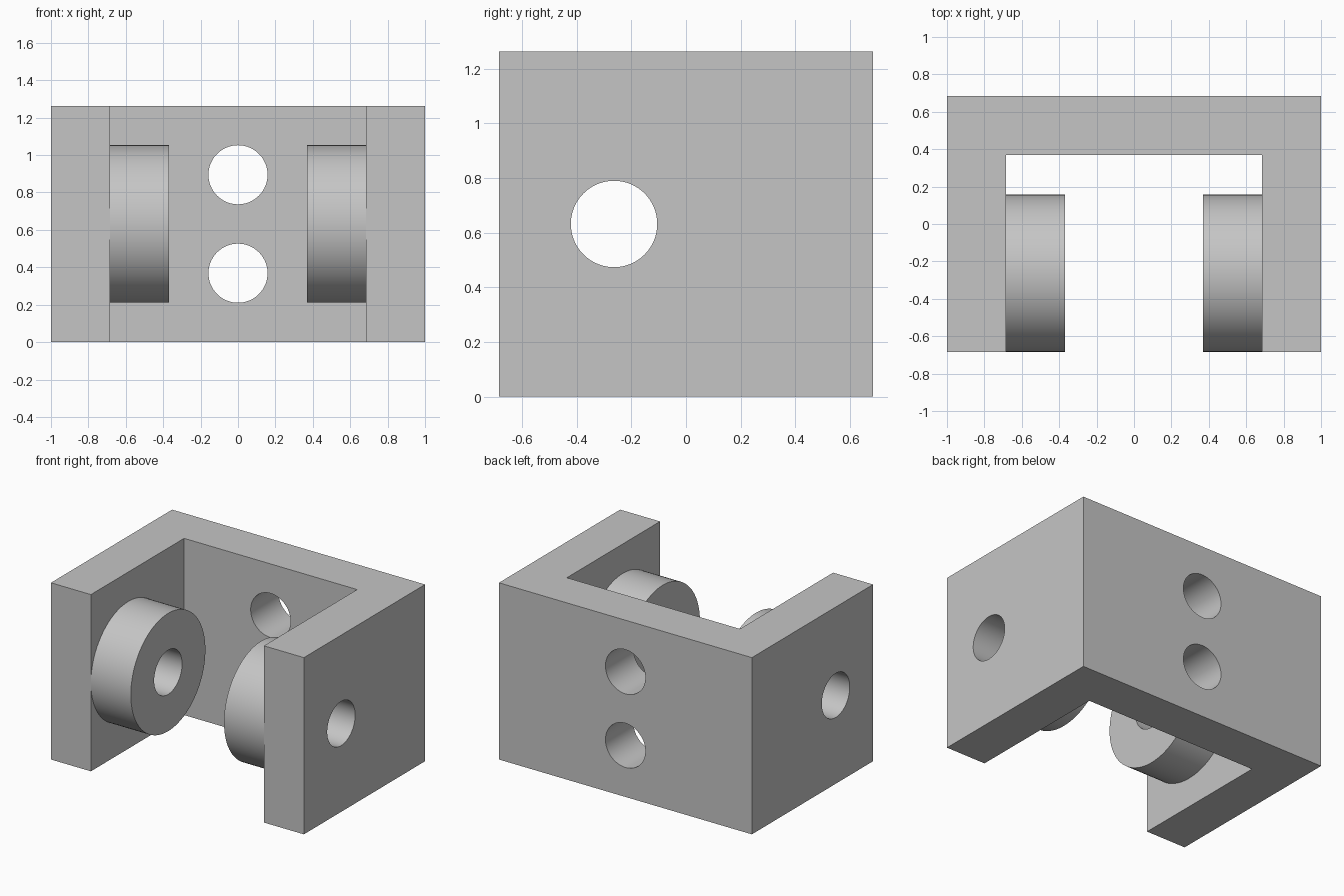
import bpy, bmesh, math
from mathutils import Vector, Matrix

if "Cube" in bpy.data.objects:
    bpy.data.objects.remove(bpy.data.objects["Cube"], do_unlink=True)

U = 1 / 19                      # design unit
HALF_W, HALF_D, HEIGHT = 1.0, 13 * U, 24 * U
WALL, HOLE_R, BOSS_R = 6 * U, 3 * U, 8 * U
AXLE_Y, AXLE_Z = -5 * U, 12 * U
SEGMENTS = 96

grey = bpy.data.materials.new("plain grey")
grey.use_nodes = True
colour = (0.56, 0.56, 0.56, 1)
grey.diffuse_color = colour
grey.node_tree.nodes["Principled BSDF"].inputs["Base Color"].default_value = colour


def make_object(name, bm):
    bmesh.ops.recalc_face_normals(bm, faces=bm.faces)
    mesh = bpy.data.meshes.new(name)
    bm.to_mesh(mesh)
    bm.free()
    mesh.materials.append(grey)
    obj = bpy.data.objects.new(name, mesh)
    bpy.context.collection.objects.link(obj)
    return obj


def select_only(obj):
    bpy.ops.object.select_all(action='DESELECT')
    obj.select_set(True)
    bpy.context.view_layer.objects.active = obj


def smooth(obj):
    select_only(obj)
    bpy.ops.object.shade_smooth_by_angle(angle=math.radians(30))


def drill(target, centre, axis, length):
    """Cut a round hole through the target along an axis."""
    bm = bmesh.new()
    turn = Matrix.Rotation(math.radians(90), 4, 'Y' if axis == 'X' else 'X')
    bmesh.ops.create_cone(bm, cap_ends=True, segments=SEGMENTS, radius1=HOLE_R,
                          radius2=HOLE_R, depth=length,
                          matrix=Matrix.Translation(centre) @ turn)
    cutter = make_object("hole_cutter", bm)
    cutter.hide_render = True
    mod = target.modifiers.new("hole", 'BOOLEAN')
    mod.operation, mod.solver, mod.object = 'DIFFERENCE', 'EXACT', cutter
    select_only(target)
    bpy.ops.object.modifier_apply(modifier=mod.name)
    bpy.data.objects.remove(cutter, do_unlink=True)


# U-shaped bracket: plan outline extruded upwards
inner_w, inner_d = HALF_W - WALL, HALF_D - WALL
half = [(inner_w, inner_d), (inner_w, -HALF_D), (HALF_W, -HALF_D), (HALF_W, HALF_D)]
outline = half + [(-x, y) for x, y in reversed(half)]
bm = bmesh.new()
base = bm.faces.new([bm.verts.new((x, y, 0)) for x, y in outline])
top = bmesh.ops.extrude_face_region(bm, geom=[base])["geom"]
bmesh.ops.translate(bm, vec=(0, 0, HEIGHT),
                    verts=[v for v in top if isinstance(v, bmesh.types.BMVert)])
bracket = make_object("bracket", bm)

# Axle hole through both arms, two mounting holes through the back wall
drill(bracket, Vector((0, AXLE_Y, AXLE_Z)), 'X', 3)
for z in (7 * U, 17 * U):
    drill(bracket, Vector((0, HALF_D - WALL / 2, z)), 'Y', 2 * WALL)
smooth(bracket)

# Ring-shaped bosses on the inner faces of the arms
for name, side in (("left_boss", 1), ("right_boss", -1)):
    bm = bmesh.new()
    tip = inner_w - WALL
    profile = [(inner_w, HOLE_R), (tip, HOLE_R), (tip, BOSS_R), (inner_w, BOSS_R)]
    verts = [bm.verts.new((side * x, AXLE_Y, AXLE_Z + r)) for x, r in profile]
    edges = [bm.edges.new(pair) for pair in zip(verts, verts[1:])]
    bmesh.ops.spin(bm, geom=verts + edges, cent=(0, AXLE_Y, AXLE_Z), axis=(1, 0, 0),
                   angle=math.tau, steps=SEGMENTS, use_duplicate=False)
    bmesh.ops.remove_doubles(bm, verts=bm.verts, dist=0.0001)
    smooth(make_object(name, bm))
